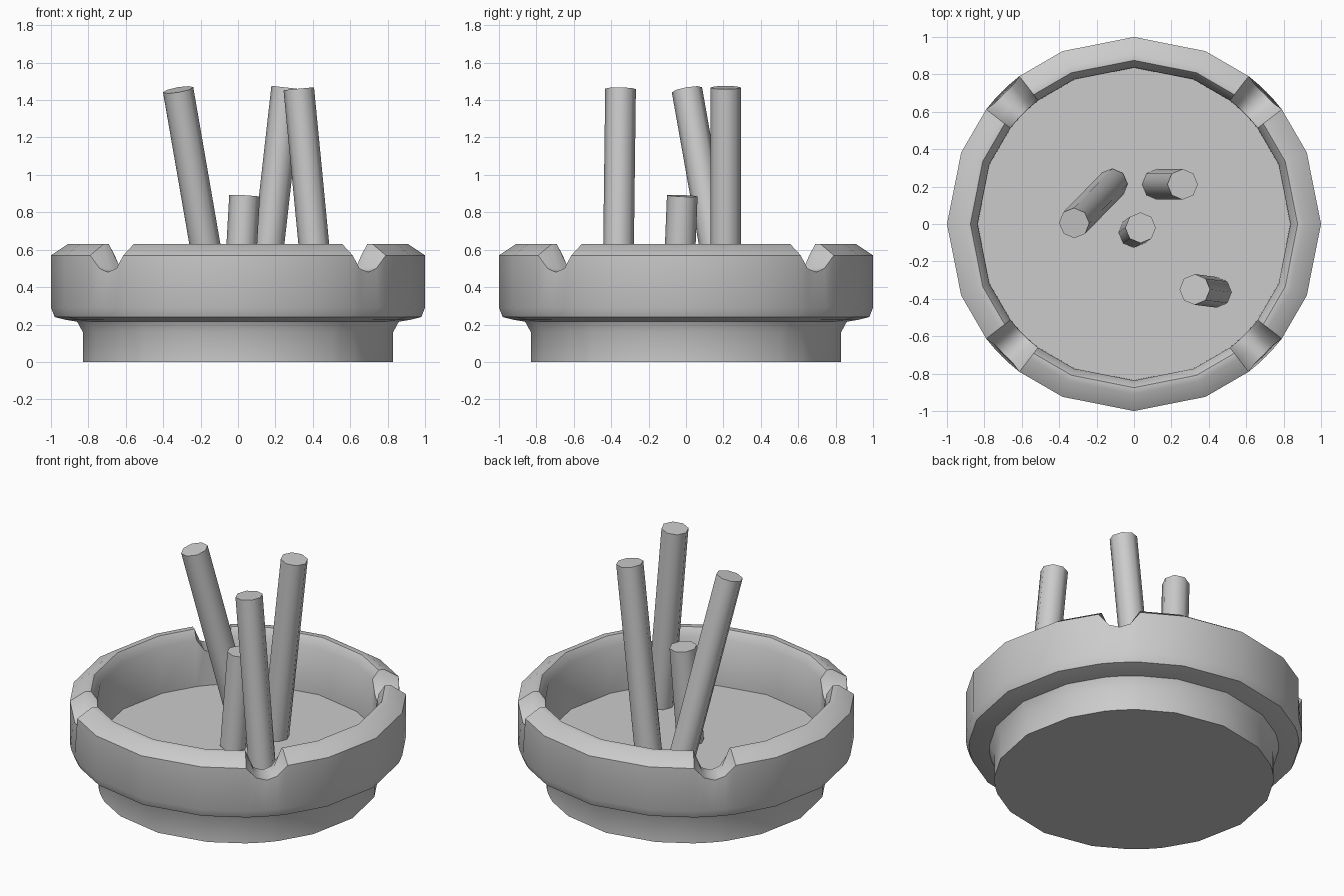
import bpy, bmesh
from math import radians, sin, cos
from mathutils import Vector

if "Cube" in bpy.data.objects:
    bpy.data.objects.remove(bpy.data.objects["Cube"])


def finish(name, bm, angle):
    bmesh.ops.recalc_face_normals(bm, faces=bm.faces)
    mesh = bpy.data.meshes.new(name)
    bm.to_mesh(mesh)
    bm.free()
    ob = bpy.data.objects.new(name, mesh)
    bpy.context.collection.objects.link(ob)
    bpy.ops.object.select_all(action='DESELECT')
    ob.select_set(True)
    bpy.context.view_layer.objects.active = ob
    bpy.ops.object.shade_smooth_by_angle(angle=radians(angle))
    return ob


FLOOR = 0.27

# Bowl: cross-section (radius, height) from the foot, over the rim, to the floor
profile = [(0.83, 0.0), (0.83, 0.16), (0.86, 0.215), (0.92, 0.225), (0.98, 0.24),
           (1.0, 0.29), (1.0, 0.57), (0.91, 0.63), (0.875, 0.63), (0.837, 0.575),
           (0.835, FLOOR)]

# Columns of one quarter: angle and the height limit that cuts the rest notch
quarter = [(0, 1), (22.5, 1), (37.8, 1), (41.3, 0.50), (45, 0.48),
           (48.7, 0.50), (52.2, 1), (67.5, 1)]

bm = bmesh.new()
columns = []
for q in range(4):
    for deg, limit in quarter:
        a = radians(deg + 90 * q)
        col = []
        for r, z in profile:
            if z > limit:
                z = limit
                r = min(r, 0.985)
            col.append(bm.verts.new((r * cos(a), r * sin(a), z)))
        columns.append(col)
for i, c0 in enumerate(columns):
    c1 = columns[(i + 1) % len(columns)]
    for j in range(len(profile) - 1):
        bm.faces.new((c0[j], c1[j], c1[j + 1], c0[j + 1]))
bm.faces.new([c[0] for c in columns])
bm.faces.new([c[-1] for c in columns])
finish("ashtray_bowl", bm, 46)


# Cigarettes: tilted eight-sided sticks standing on the floor
def stick(name, foot, top, radius=0.082):
    foot, top = Vector((*foot, FLOOR)), Vector(top)
    axis = top - foot
    bm = bmesh.new()
    bmesh.ops.create_cone(bm, cap_ends=True, segments=8, radius1=radius,
                          radius2=radius, depth=axis.length)
    ob = finish(name, bm, 50)
    ob.rotation_mode = 'QUATERNION'
    ob.rotation_quaternion = Vector((0, 0, 1)).rotation_difference(axis)
    ob.location = (foot + top) / 2


stick("cigarette_left", (-0.115, 0.215), (-0.32, 0.005, 1.455))
stick("cigarette_back", (0.125, 0.212), (0.26, 0.212, 1.467))
stick("cigarette_stub", (0.0, -0.045), (0.035, -0.02, 0.888))
stick("cigarette_front", (0.44, -0.365), (0.325, -0.35, 1.46))
